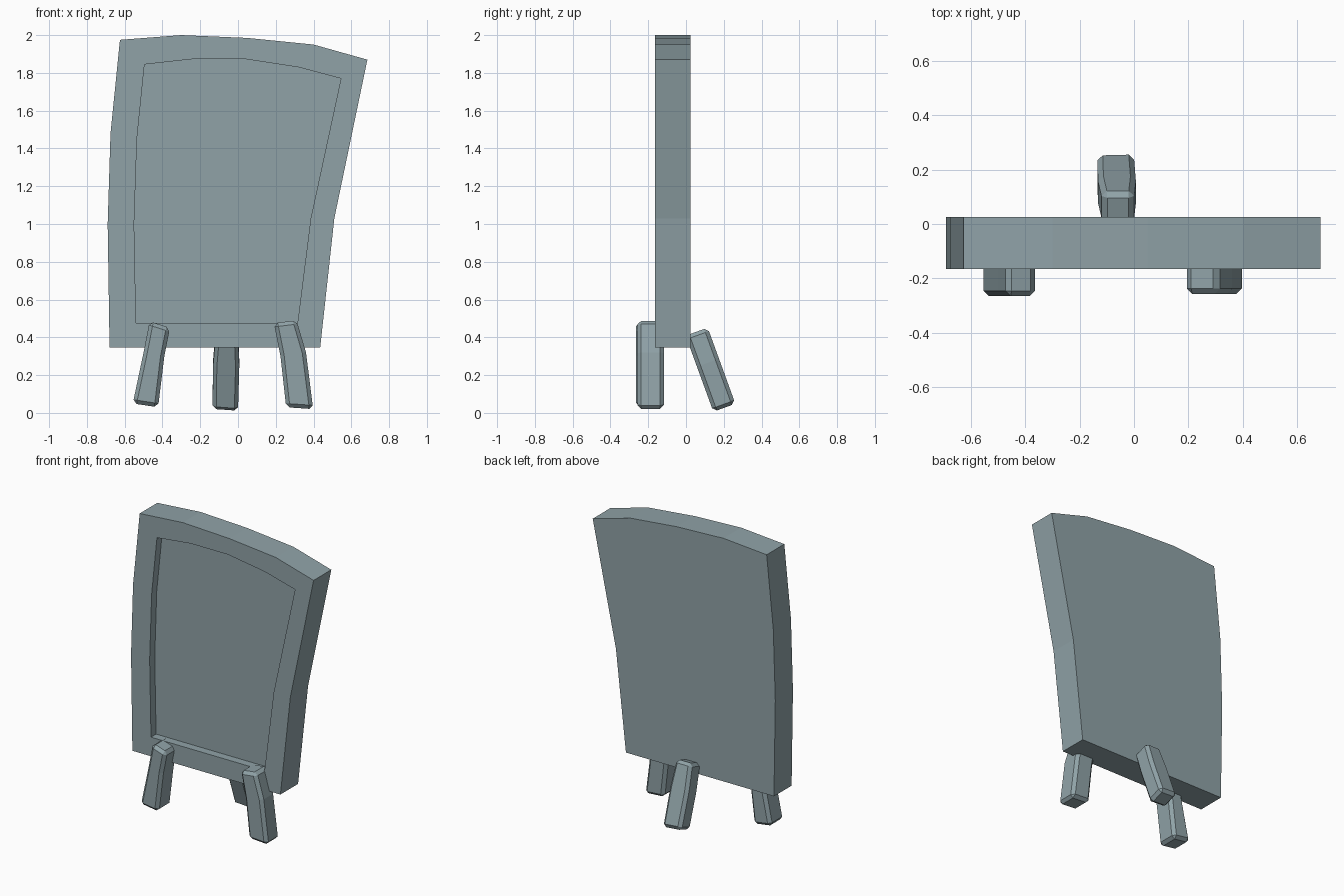
import bpy, bmesh
from math import radians

cube = bpy.data.objects.get("Cube")
if cube:
    bpy.data.objects.remove(cube, do_unlink=True)

# Single blue-grey colour
grey = bpy.data.materials.new("blue_grey")
grey.use_nodes = True
colour = (0.28, 0.365, 0.39, 1)
grey.diffuse_color = colour
grey.node_tree.nodes["Principled BSDF"].inputs["Base Color"].default_value = colour


def add_loops(name, loops):
    """Skin a chain of matching (outline, y) loops and cap both ends."""
    bm = bmesh.new()
    rings = [[bm.verts.new((x, y, z)) for x, z in pts] for pts, y in loops]
    for a, b in zip(rings, rings[1:]):
        for i in range(len(a)):
            j = (i + 1) % len(a)
            bm.faces.new((a[i], a[j], b[j], b[i]))
    bm.faces.new(rings[0])
    bm.faces.new(rings[-1])
    bmesh.ops.recalc_face_normals(bm, faces=bm.faces)
    mesh = bpy.data.meshes.new(name)
    bm.to_mesh(mesh)
    bm.free()
    mesh.materials.append(grey)
    obj = bpy.data.objects.new(name, mesh)
    bpy.context.collection.objects.link(obj)
    return obj


def add_leg(name, outline, front, back):
    """Bent post with chamfered edges."""
    leg = add_loops(name, [(outline, front), (outline, back)])
    chamfer = leg.modifiers.new("chamfer", "BEVEL")
    chamfer.width = 0.02
    chamfer.segments = 1
    chamfer.limit_method = "ANGLE"
    chamfer.angle_limit = radians(40)
    return leg


# Warped board with a shallow recess in its front
outer = [(-0.68, 0.345), (-0.69, 1.0), (-0.675, 1.48), (-0.625, 1.975), (-0.3, 2.0),
         (0.05, 1.985), (0.4, 1.95), (0.685, 1.87), (0.51, 1.03), (0.435, 0.345)]
inner = [(-0.54, 0.475), (-0.55, 1.0), (-0.535, 1.45), (-0.495, 1.845), (-0.24, 1.873),
         (0.04, 1.873), (0.32, 1.83), (0.545, 1.77), (0.385, 1.03), (0.315, 0.475)]
add_loops("board", [(outer, 0.025), (outer, -0.165), (inner, -0.165), (inner, -0.11)])

# Two splayed front legs
add_leg("front_right_leg", [(-0.557, 0.05), (-0.5, 0.32), (-0.468, 0.485),
                            (-0.36, 0.45), (-0.39, 0.3), (-0.423, 0.03)], -0.265, -0.117)
add_leg("front_left_leg", [(0.255, 0.03), (0.225, 0.3), (0.19, 0.475),
                           (0.31, 0.49), (0.36, 0.32), (0.398, 0.02)], -0.257, -0.117)

# Back leg leaning against the rear of the board
back_leg = add_leg("back_leg", [(-0.135, -0.205), (-0.132, 0.04), (-0.118, 0.215),
                                (0, 0.215), (0.007, 0.04), (0, -0.215)], -0.062, 0.062)
back_leg.location = (0, 0.13, 0.228)
back_leg.rotation_euler.x = radians(20)
